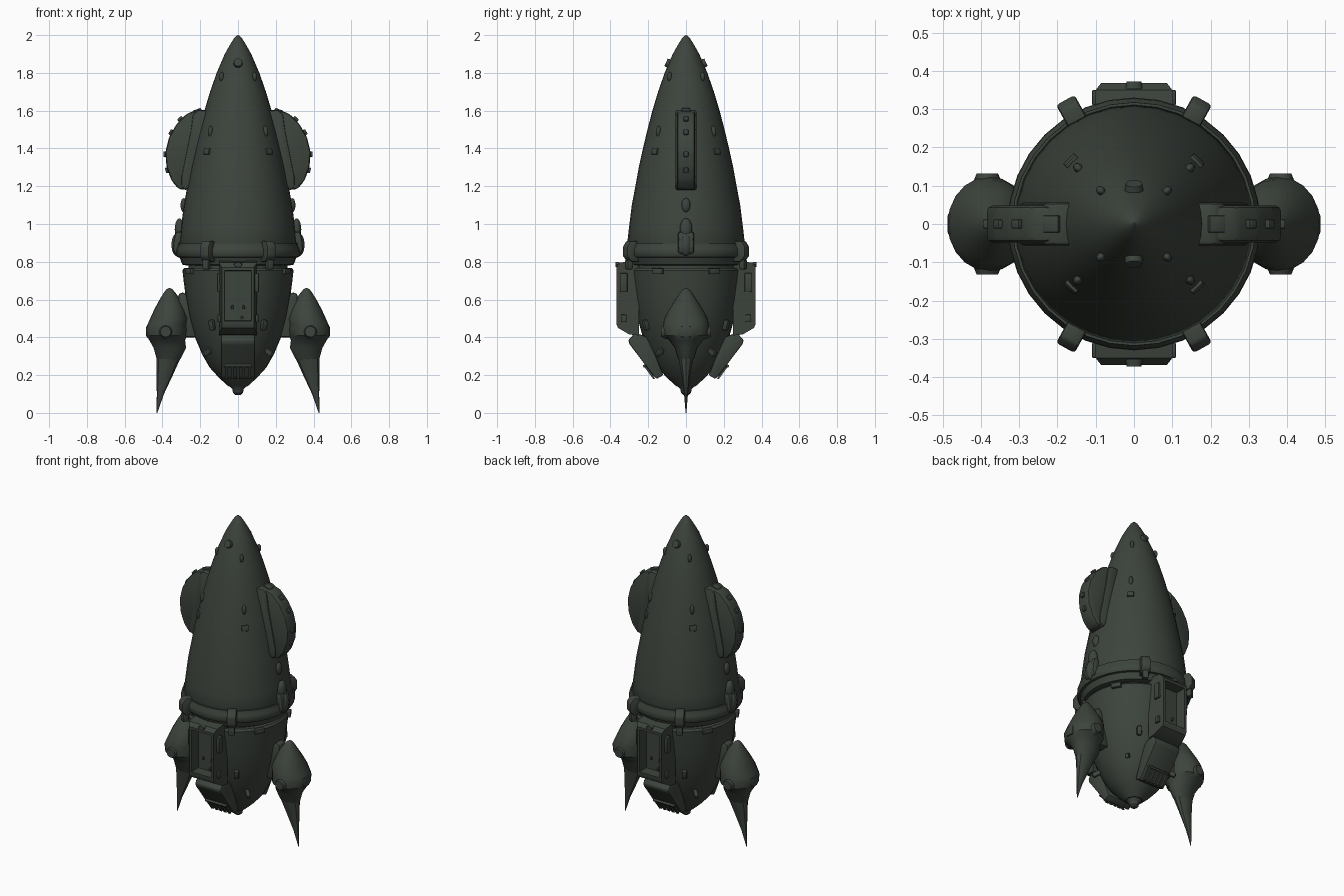
import bpy, bmesh, math
from mathutils import Matrix

cube = bpy.data.objects.get("Cube")
if cube:
    bpy.data.objects.remove(cube, do_unlink=True)

metal = bpy.data.materials.new("dark green grey metal")
metal.use_nodes = True
COLOUR = (0.046, 0.057, 0.046, 1)
metal.diffuse_color = COLOUR
metal.node_tree.nodes["Principled BSDF"].inputs["Base Color"].default_value = COLOUR

SIDES = (0, 180)
FRONT_BACK = (270, 90)
DIAGONALS = (45, 135, 225, 315)


def finish(name, bm, angles=(0,), bevel=0, smooth=35):
    """Turn a part built facing +x into objects repeated around the z axis."""
    bmesh.ops.recalc_face_normals(bm, faces=bm.faces)
    if bevel:
        bmesh.ops.bevel(bm, geom=bm.edges[:], offset=bevel, segments=2,
                        affect='EDGES', profile=0.5, clamp_overlap=True)
    mesh = bpy.data.meshes.new(name)
    bm.to_mesh(mesh)
    bm.free()
    mesh.materials.append(metal)
    for a in angles:
        ob = bpy.data.objects.new(name, mesh)
        ob.rotation_euler.z = math.radians(a)
        bpy.context.collection.objects.link(ob)
    bpy.ops.object.select_all(action='DESELECT')
    ob.select_set(True)
    bpy.context.view_layer.objects.active = ob
    if smooth:
        for p in mesh.polygons:
            p.use_smooth = True
        mesh.set_sharp_from_angle(angle=math.radians(smooth))


def loft(name, rings, segs=32, angles=(0,), smooth=35):
    """Stack elliptical rings given as (z, centre x, radius x, radius y)."""
    bm = bmesh.new()
    loops = []
    for z, cx, rx, ry in rings:
        turn = [2 * math.pi * i / segs for i in range(segs)]
        loops.append([bm.verts.new((cx + rx * math.cos(t), ry * math.sin(t), z)) for t in turn])
    for low, high in zip(loops, loops[1:]):
        for i in range(segs):
            j = (i + 1) % segs
            bm.faces.new((low[i], low[j], high[j], high[i]))
    bm.faces.new(loops[0])
    bm.faces.new(loops[-1])
    finish(name, bm, angles, smooth=smooth)


def lathe(name, profile, **kw):
    loft(name, [(z, 0, r, r) for r, z in profile], **kw)


def prism_mesh(profile, width, shift=0):
    """Extrude a (radius, z) outline sideways."""
    bm = bmesh.new()
    face = bm.faces.new([bm.verts.new((r, shift - width / 2, z)) for r, z in profile])
    new = bmesh.ops.extrude_face_region(bm, geom=[face])["geom"]
    bmesh.ops.translate(bm, vec=(0, width, 0), verts=[v for v in new if isinstance(v, bmesh.types.BMVert)])
    bmesh.ops.recalc_face_normals(bm, faces=bm.faces)
    return bm


def prism(name, profile, width, angles, bevel=0, shift=0):
    finish(name, prism_mesh(profile, width, shift), angles, bevel)


def stud(name, pos, size, angles, tilt=0, round_sides=0, bevel=0.004):
    """Small box or disc sitting on the hull; size is (depth, width, height)."""
    bm = bmesh.new()
    if round_sides:
        bmesh.ops.create_cone(bm, cap_ends=True, segments=round_sides, radius1=0.5,
                              radius2=0.42, depth=1, matrix=Matrix.Rotation(math.pi / 2, 4, 'Y'))
        bevel = 0
    else:
        bmesh.ops.create_cube(bm, size=1)
    bmesh.ops.transform(bm, verts=bm.verts, matrix=Matrix.Translation(pos)
                        @ Matrix.Rotation(math.radians(tilt), 4, 'Y') @ Matrix.Diagonal((*size, 1)))
    finish(name, bm, angles, bevel)


def blob(name, pos, size, angles):
    bm = bmesh.new()
    bmesh.ops.create_uvsphere(bm, u_segments=16, v_segments=10, radius=1)
    bmesh.ops.transform(bm, verts=bm.verts, matrix=Matrix.Translation(pos) @ Matrix.Diagonal((*size, 1)))
    finish(name, bm, angles, smooth=60)


# Hull: nose shell, skirt, neck and lower body
lathe("nose_shell", [(.30, .86), (.312, .89), (.302, .98), (.287, 1.1), (.268, 1.2), (.25, 1.3),
                     (.228, 1.4), (.204, 1.5), (.178, 1.6), (.148, 1.7), (.113, 1.8),
                     (.07, 1.9), (.042, 1.95), (.02, 1.985), (.003, 2)])
lathe("band", [(.295, .82), (.322, .825), (.33, .84), (.328, .87), (.318, .885), (.318, .9), (.29, .9)])
lathe("skirt", [(.27, .78), (.295, .785), (.312, .83), (.27, .84)])
lathe("neck", [(.262, .74), (.262, .84)])
lathe("lower_body", [(.05, .14), (.1, .185), (.15, .24), (.19, .31), (.228, .4), (.256, .5),
                     (.275, .6), (.288, .7), (.294, .755), (.285, .768), (.2, .768)])
lathe("tail_nozzle", [(.014, .095), (.026, .105), (.03, .125), (.055, .15), (.05, .17)], segs=16)

# Clamps holding the band
prism("band_clamp", [(.29, .8), (.345, .8), (.37, .83), (.37, .88), (.35, .91), (.29, .91)],
      .055, (61, 119, 241, 299), .008)
stud("clamp_bolt", (.345, 0, .785), (.03, .035, .05), (61, 119, 241, 299))
stud("rim_lug", (.295, 0, .75), (.025, .06, .03), (30, 150, 210, 330))

# Front and back hatch boxes with a recessed opening
bm = prism_mesh([(.25, .41), (.30, .415), (.36, .45), (.368, .47), (.368, .77), (.35, .795), (.25, .81)], .2)
for v in bm.verts:
    if v.co.x > .355:
        v.co.y *= .86
panel = max(bm.faces, key=lambda f: f.normal.x * f.calc_area())
bmesh.ops.inset_individual(bm, faces=[panel], thickness=.022, depth=0)
bmesh.ops.inset_individual(bm, faces=[panel], thickness=.004, depth=-.065)
finish("hatch_box", bm, FRONT_BACK, smooth=25)
for side in (-1, 1):
    stud("hatch_hinge", (.33, side * .1, .69), (.04, .02, .1), FRONT_BACK)
    stud("hatch_latch", (.33, side * .1, .5), (.03, .016, .04), FRONT_BACK)
    stud("hatch_knob", (.305, side * .02, .49 + side * .015), (.02, .018, .018), FRONT_BACK, round_sides=8)
    stud("hatch_switch", (.305, side * .03, .56), (.02, .012, .02), FRONT_BACK)
stud("hatch_top_bolt", (.362, 0, .785), (.02, .045, .03), FRONT_BACK, round_sides=12)

# Sloping plate and grille below each hatch
prism("lower_plate", [(.27, .425), (.305, .385), (.3, .365), (.175, .2), (.155, .18), (.12, .2), (.2, .4)],
      .18, FRONT_BACK, .006)
for i in range(5):
    prism("grille_bar", [(.165, .18), (.174, .18), (.22, .243), (.2, .25)], .016,
          FRONT_BACK, shift=(i - 2) * .03)
stud("grille_top", (.218, 0, .25), (.02, .15, .014), FRONT_BACK, tilt=37)

# Side blister fins
fin = [(.15, 1.59), (.225, 1.6), (.27, 1.585), (.325, 1.53), (.365, 1.46), (.385, 1.38),
       (.378, 1.3), (.352, 1.23), (.315, 1.185), (.285, 1.18), (.2, 1.24)]
prism("blister_fin", fin, .096, SIDES, .016)
prism("blister_root", [(.15, 1.6), (.212, 1.605), (.24, 1.58), (.25, 1.5), (.3, 1.25), (.3, 1.2),
                       (.28, 1.175), (.2, 1.25)], .112, SIDES, .012)
for x, z, tilt in ((.305, 1.555, -45), (.353, 1.485, -30), (.385, 1.37, 0), (.374, 1.285, 15)):
    stud("fin_rivet", (x, 0, z), (.02, .024, .03), SIDES, tilt=tilt)
stud("fin_cap", (.215, 0, 1.598), (.045, .045, .02), SIDES, tilt=20)

# Vents under the blister fins
blob("upper_vent", (.288, 0, 1.1), (.016, .023, .037), SIDES)
blob("main_vent", (.31, 0, .97), (.025, .033, .06), SIDES)
prism("vent_bracket", [(.29, .84), (.335, .84), (.345, .87), (.34, .92), (.33, .96), (.29, .96)], .085, SIDES, .014)
blob("vent_pipe", (.325, 0, .89), (.027, .03, .06), SIDES)

# Side boosters with long tail spikes
loft("booster", [(.27, .366, .05, .03), (.29, .367, .065, .044), (.345, .361, .086, .06),
                 (.385, .375, .095, .09), (.41, .378, .109, .12), (.45, .378, .109, .124),
                 (.47, .374, .104, .12), (.5, .365, .1, .115), (.55, .362, .08, .088),
                 (.6, .36, .055, .056), (.64, .362, .028, .03), (.655, .363, .015, .016), (.662, .363, .002, .002)],
     segs=20, angles=SIDES)
loft("booster_spike", [(0, .429, .002, .002), (.1, .411, .019, .011), (.2, .388, .043, .024),
                       (.3, .366, .066, .044)], segs=10, angles=SIDES)
prism("booster_arm", [(.22, .4), (.3, .4), (.32, .5), (.315, .63), (.29, .64), (.24, .6)], .07, SIDES, .012)
for side in (90, -90):
    bm = bmesh.new()
    bmesh.ops.create_cone(bm, cap_ends=True, segments=16, radius1=.04, radius2=.028, depth=.03,
                          matrix=Matrix.Translation((.383, math.copysign(.117, side), .43))
                          @ Matrix.Rotation(math.radians(-side), 4, 'X'))
    finish("booster_cap", bm, SIDES)
stud("booster_outer_lug", (.47, 0, .43), (.035, .06, .06), SIDES, bevel=.01)

# Small fittings on the hull
stud("nose_light", (.092, 0, 1.85), (.03, .052, .052), FRONT_BACK, tilt=-25, round_sides=14)
blob("nose_nub", (.122, 0, 1.78), (.014, .011, .025), DIAGONALS)
blob("shell_nub", (.205, 0, 1.49), (.016, .012, .03), DIAGONALS)
stud("shell_plate", (.232, 0, 1.385), (.016, .04, .035), DIAGONALS, tilt=-13)
stud("body_lug", (.252, 0, .465), (.03, .03, .055), (57, 123, 237, 303), tilt=17, bevel=.008)
stud("body_peg", (.215, 0, .32), (.055, .024, .03), (40, 140, 220, 320), tilt=30, bevel=.008)
